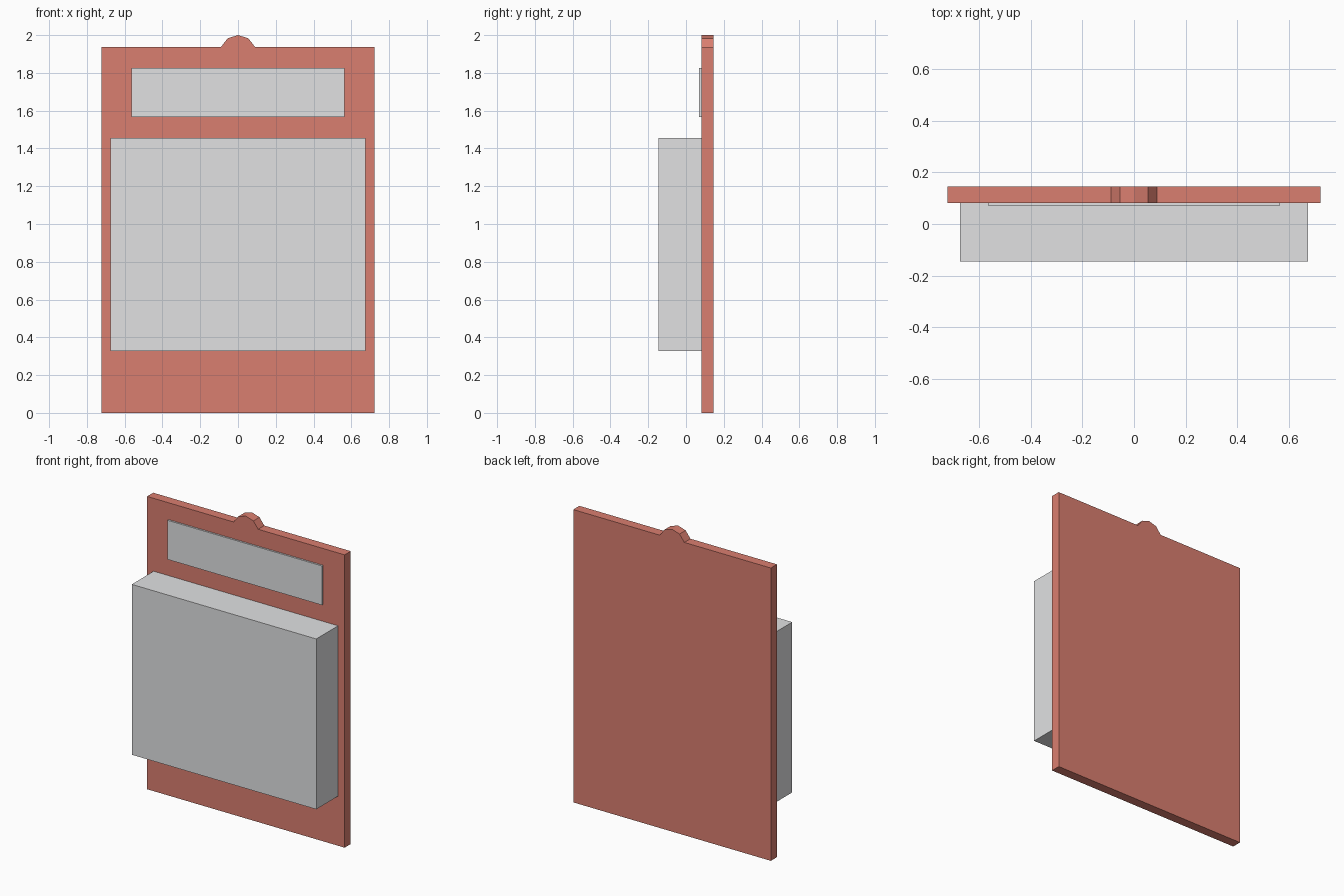
import bpy
import bmesh

cube = bpy.data.objects.get("Cube")
if cube:
    bpy.data.objects.remove(cube, do_unlink=True)


def material(name, rgb):
    mat = bpy.data.materials.new(name)
    mat.use_nodes = True
    color = (*rgb, 1)
    mat.diffuse_color = color
    mat.node_tree.nodes["Principled BSDF"].inputs["Base Color"].default_value = color
    return mat


def slab(name, outline, front, back, mat):
    """Extrude an x-z outline from the front depth to the back depth."""
    bm = bmesh.new()
    face = bm.faces.new([bm.verts.new((x, front, z)) for x, z in outline])
    extruded = bmesh.ops.extrude_face_region(bm, geom=[face])
    verts = [v for v in extruded["geom"] if isinstance(v, bmesh.types.BMVert)]
    bmesh.ops.translate(bm, verts=verts, vec=(0, back - front, 0))
    bmesh.ops.recalc_face_normals(bm, faces=bm.faces)
    mesh = bpy.data.meshes.new(name)
    bm.to_mesh(mesh)
    bm.free()
    mesh.materials.append(mat)
    obj = bpy.data.objects.new(name, mesh)
    bpy.context.collection.objects.link(obj)
    return obj


def mirrored(half):
    """Complete a right-hand outline; points on the centre line stay single."""
    return half + [(-x, z) for x, z in reversed(half) if x > 0]


def rectangle(half_width, bottom, top):
    return mirrored([(half_width, bottom), (half_width, top)])


red = material("Brick red", (0.70, 0.21, 0.16))
grey = material("Light grey", (0.75, 0.755, 0.765))

# Backing board with the faceted hanging tab on its top edge
board = [(0.723, 0), (0.723, 1.937), (0.09, 1.937), (0.055, 1.983), (0, 2)]
slab("backing_board", mirrored(board), 0.082, 0.146, red)

# Deep block and thin header plate, both seated on the board front
slab("front_block", rectangle(0.675, 0.328, 1.455), -0.146, 0.082, grey)
slab("header_plate", rectangle(0.564, 1.567, 1.826), 0.07, 0.082, grey)
